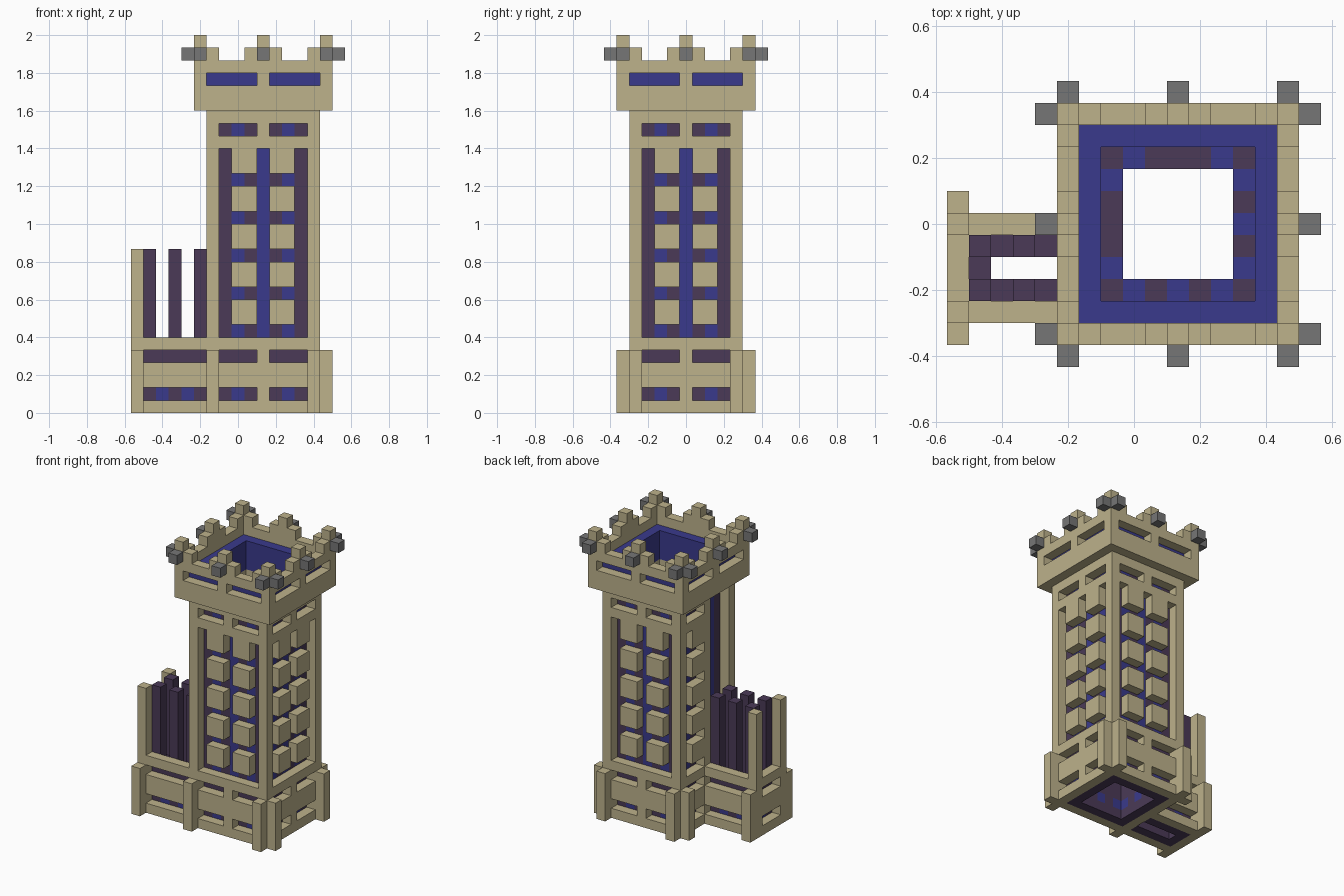
import bpy, bmesh
from mathutils import Vector

cube = bpy.data.objects.get("Cube")
if cube:
    bpy.data.objects.remove(cube, do_unlink=True)

UNIT = 1 / 15                      # edge of one building block
CX, CY = 10, 6                     # tower axis in block coordinates
ORIGIN = Vector((8.5, 6.5, 0))     # block coordinates of the model centre


def material(name, rgb):
    m = bpy.data.materials.new(name)
    m.use_nodes = True
    m.diffuse_color = (*rgb, 1)
    bsdf = m.node_tree.nodes["Principled BSDF"]
    bsdf.inputs["Base Color"].default_value = (*rgb, 1)
    bsdf.inputs["Roughness"].default_value = 0.9
    return m


sand = material("sandstone", (0.51, 0.445, 0.26))
plum = material("dark plum", (0.069, 0.042, 0.095))
blue = material("deep blue", (0.042, 0.042, 0.262))
grey = material("grey stone", (0.18, 0.18, 0.18))

blocks = {}                        # block position -> part name
SOUTH, EAST, NORTH, WEST = range(4)


def ring_spot(side, along, radius):
    """Column position on a square ring around the tower axis."""
    return ((CX + along, CY - radius), (CX + radius, CY + along),
            (CX + along, CY + radius), (CX - radius, CY + along))[side]


def put(part, spot, levels):
    for k in levels:
        blocks[(*spot, k)] = part


def cut(spot, levels):
    for k in levels:
        blocks.pop((*spot, k), None)


def ring(part, radius, levels):
    for side in range(4):
        for a in range(-radius, radius + 1):
            put(part, ring_spot(side, a, radius), levels)


# tower walls, crown and the blue gallery behind the crown
ring("tower_walls", 4, range(24))
ring("crown_wall", 5, range(24, 28))
ring("crown_gallery", 4, range(24, 27))

for side in range(4):
    # long vertical windows
    for a in (-3, 0, 3):
        if side != WEST or a == 3:
            cut(ring_spot(side, a, 4), range(6, 21))
    for sign in (-1, 1):
        # horizontal slits and the gaps between the square blocks
        for a in range(1, 4):
            cut(ring_spot(side, sign * a, 4), (1, 4, 22))
        for a in (1, 2):
            cut(ring_spot(side, sign * a, 4), range(6, 19, 3))
        for a in range(1, 5):
            cut(ring_spot(side, sign * a, 5), (26,))
        # foot buttresses and corner merlons
        put("buttresses", ring_spot(side, sign * 4, 5), range(5))
        put("merlons", ring_spot(side, sign * 4, 5), (28,))
        put("merlons", ring_spot(side, sign * 5, 5), (28, 29))
    # middle merlons
    for a in (-1, 0, 1):
        put("merlons", ring_spot(side, a, 5), (28, 29) if a == 0 else (28,))
    # projecting knobs
    for a in (-5, 0, 5):
        put("stone_knobs", ring_spot(side, a, 6), (28,))

# tall opening above the annex
for a in (-3, -2, -1):
    cut(ring_spot(WEST, a, 4), range(6, 24))

# inner lining of the tower, in alternating columns
for side in range(4):
    for a in range(-3, 4):
        for k in range(23):
            lit = a in (-2, 0, 2) and (k == 1 or k > 5)
            if a == 0 and k > 20 and side in (NORTH, WEST):
                lit = False
            part = "lining_bright" if lit else "lining_dark"
            put(part, ring_spot(side, a, 3), (k,))

# annex walls with slits, its corner posts and buttresses
for i in range(6):
    for j in (2, 6):
        put("annex_walls", (i, j), range(6))
        if i:
            cut((i, j), (1, 4))
for j in (3, 4, 5):
    put("annex_walls", (0, j), (0, 2, 3, 5))
for j in (2, 6):
    put("annex_posts", (0, j), range(6, 13))
for j in (1, 7):
    put("buttresses", (0, j), range(5))

# annex lining and its tall dark posts
for i in range(1, 6):
    for j in (3, 5):
        put("annex_lining_dark", (i, j), range(5))
        if i % 2:
            put("annex_dark_posts", (i, j), range(5, 13))
        else:
            put("annex_lining_bright", (i, j), (1,))
put("annex_lining_dark", (1, 4), range(5))
put("annex_lining_bright", (1, 4), (1,))

colours = {
    "crown_gallery": blue, "lining_bright": blue, "annex_lining_bright": blue,
    "lining_dark": plum, "annex_lining_dark": plum, "annex_dark_posts": plum,
    "stone_knobs": grey,
}


def build(part):
    """Skin the exposed sides of every block of one part."""
    bm = bmesh.new()
    for cell, name in blocks.items():
        if name != part:
            continue
        for axis in range(3):
            for step in (-1, 1):
                near = list(cell)
                near[axis] += step
                if tuple(near) in blocks:
                    continue
                n, u, v = Vector(), Vector(), Vector()
                n[axis] = step / 2
                u[(axis + 1) % 3] = 0.5
                v[(axis + 2) % 3] = 0.5 * step
                mid = Vector(cell) + Vector((0.5, 0.5, 0.5)) + n - ORIGIN
                corners = (mid - u - v, mid + u - v, mid + u + v, mid - u + v)
                bm.faces.new([bm.verts.new(c * UNIT) for c in corners])
    bmesh.ops.remove_doubles(bm, verts=bm.verts, dist=UNIT / 100)
    bmesh.ops.dissolve_limit(bm, angle_limit=0.01, verts=bm.verts, edges=bm.edges)
    mesh = bpy.data.meshes.new(part)
    bm.to_mesh(mesh)
    bm.free()
    mesh.materials.append(colours.get(part, sand))
    bpy.context.collection.objects.link(bpy.data.objects.new(part, mesh))


for part in sorted(set(blocks.values())):
    build(part)
